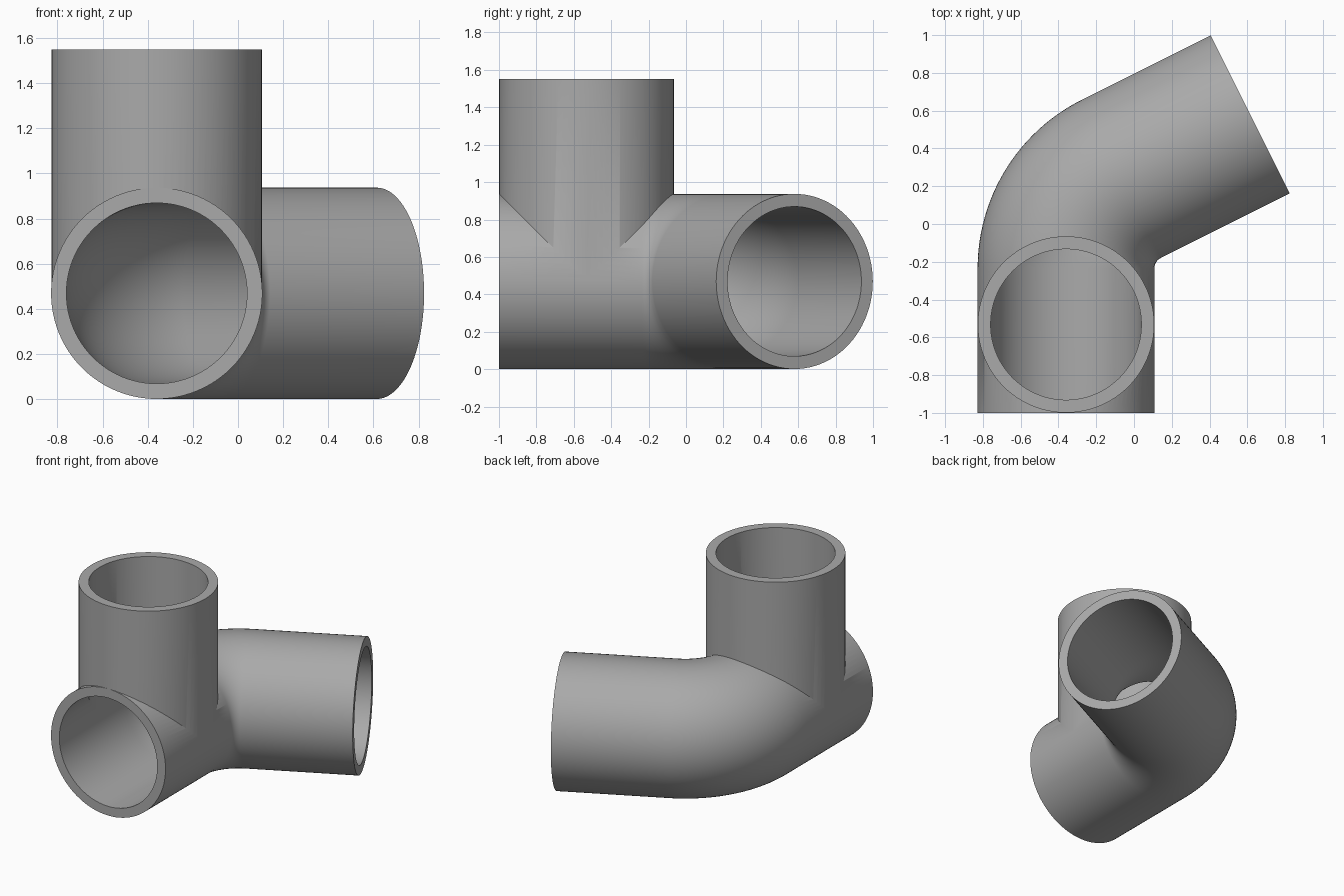
import bpy, bmesh, math
from mathutils import Vector

if "Cube" in bpy.data.objects:
    bpy.data.objects.remove(bpy.data.objects["Cube"])

OUTER, INNER = 0.468, 0.40      # pipe radii
AXIS_X, AXIS_Z = -0.36, 0.469   # axis of the front run
SEGS = 96
BEND_R, BEND = 0.53, math.radians(63.43)
BEND_Y = -0.235                 # where the bend starts
RISER_Y, RISER_TOP = -0.532, 1.55


def sweep(name, rings, radius):
    """Closed round solid through rings of (centre, side axis, other axis)."""
    bm = bmesh.new()
    loops = []
    for c, u, v in rings:
        loops.append([bm.verts.new(c + radius * (u * math.cos(a) + v * math.sin(a)))
                      for a in (2 * math.pi * i / SEGS for i in range(SEGS))])
    for a, b in zip(loops, loops[1:]):
        for i in range(SEGS):
            j = (i + 1) % SEGS
            bm.faces.new((a[i], a[j], b[j], b[i]))
    bm.faces.new(loops[0][::-1])
    bm.faces.new(loops[-1])
    bmesh.ops.recalc_face_normals(bm, faces=bm.faces[:])
    mesh = bpy.data.meshes.new(name)
    bm.to_mesh(mesh)
    bm.free()
    ob = bpy.data.objects.new(name, mesh)
    bpy.context.collection.objects.link(ob)
    return ob


def elbow(name, radius, extra):
    """Front run, bend and angled outlet."""
    z = Vector((0, 0, 1))
    pivot = Vector((AXIS_X + BEND_R, BEND_Y, AXIS_Z))
    rings = [(Vector((AXIS_X, -1 - extra, AXIS_Z)), Vector((1, 0, 0)), z)]
    steps = 24
    for i in range(steps + 1):
        t = BEND * i / steps
        u = Vector((math.cos(t), -math.sin(t), 0))
        rings.append((pivot - u * BEND_R, u, z))
    c, u, _ = rings[-1]
    direction = Vector((math.sin(BEND), math.cos(BEND), 0))
    rings.append((c + direction * (0.7625 + extra), u, z))
    return sweep(name, rings, radius)


def riser(name, radius, extra):
    """Upright branch, starting on the axis of the front run."""
    x, y = Vector((1, 0, 0)), Vector((0, 1, 0))
    return sweep(name, [(Vector((AXIS_X, RISER_Y, h)), x, y)
                        for h in (AXIS_Z, RISER_TOP + extra)], radius)


# Outer walls joined, then both bores cut through
fitting = elbow("pipe_fitting", OUTER, 0)
tools = [(riser("riser_wall", OUTER - 0.001, 0), 'UNION'),
         (elbow("elbow_bore", INNER, 0.1), 'DIFFERENCE'),
         (riser("riser_bore", INNER - 0.001, 0.1), 'DIFFERENCE')]
bpy.context.view_layer.objects.active = fitting
fitting.select_set(True)
for tool, operation in tools:
    mod = fitting.modifiers.new(tool.name, 'BOOLEAN')
    mod.operation, mod.solver, mod.object = operation, 'EXACT', tool
    bpy.ops.object.modifier_apply(modifier=mod.name)
for tool, _ in tools:
    bpy.data.objects.remove(tool, do_unlink=True)

# Plain grey finish
grey = bpy.data.materials.new("grey_plastic")
grey.diffuse_color = (0.40, 0.40, 0.40, 1)
grey.use_nodes = True
grey.node_tree.nodes["Principled BSDF"].inputs["Base Color"].default_value = grey.diffuse_color
fitting.data.materials.clear()
fitting.data.materials.append(grey)
for p in fitting.data.polygons:
    p.material_index = 0
bpy.ops.object.shade_smooth_by_angle(angle=math.radians(30))
